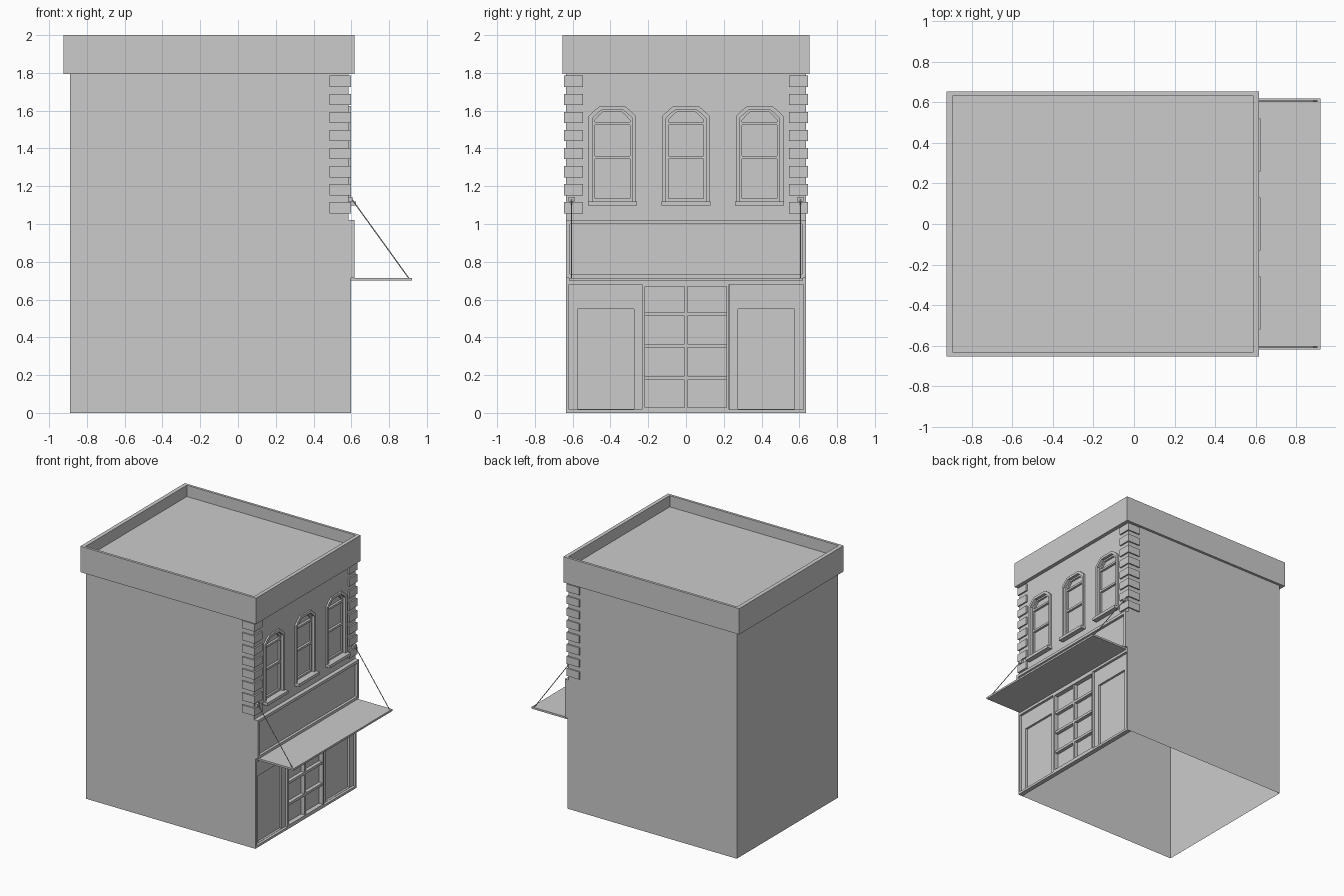
import bpy, bmesh
from mathutils import Matrix, Vector

if "Cube" in bpy.data.objects:
    bpy.data.objects.remove(bpy.data.objects["Cube"])


def box(name, x, y, z, open_bottom=False):
    bm = bmesh.new()
    bmesh.ops.create_cube(bm, size=1)
    for v in bm.verts:
        v.co = Vector([(r[0] + r[1]) / 2 + c * (r[1] - r[0]) for c, r in zip(v.co, (x, y, z))])
    if open_bottom:
        bm.normal_update()
        bmesh.ops.delete(bm, geom=[f for f in bm.faces if f.normal.z < -0.9], context='FACES')
    me = bpy.data.meshes.new(name)
    bm.to_mesh(me)
    bm.free()
    ob = bpy.data.objects.new(name, me)
    bpy.context.collection.objects.link(ob)
    return ob


def plate(name, loops, lo, hi, facing='X'):
    """Flat outline with holes, extruded from lo to hi along the facing axis."""
    cu = bpy.data.curves.new(name, 'CURVE')
    cu.dimensions = '2D'
    cu.fill_mode = 'BOTH'
    cu.extrude = (hi - lo) / 2
    for pts in loops:
        s = cu.splines.new('POLY')
        s.points.add(len(pts) - 1)
        for p, (a, b) in zip(s.points, pts):
            p.co = (a, b, 0, 1)
        s.use_cyclic_u = True
    tmp = bpy.data.objects.new(name + "_outline", cu)
    bpy.context.collection.objects.link(tmp)
    bpy.context.view_layer.update()
    me = bpy.data.meshes.new_from_object(tmp.evaluated_get(bpy.context.evaluated_depsgraph_get()))
    bpy.data.objects.remove(tmp)
    mid = (lo + hi) / 2
    if facing == 'X':
        me.transform(Matrix(((0, 0, 1, mid), (1, 0, 0, 0), (0, 1, 0, 0), (0, 0, 0, 1))))
    else:
        me.transform(Matrix.Translation((0, 0, mid)))
    bm = bmesh.new()
    bm.from_mesh(me)
    bmesh.ops.remove_doubles(bm, verts=bm.verts, dist=1e-5)
    bmesh.ops.recalc_face_normals(bm, faces=bm.faces)
    bm.to_mesh(me)
    bm.free()
    me.shade_flat()
    ob = bpy.data.objects.new(name, me)
    bpy.context.collection.objects.link(ob)
    return ob


def rect(a0, a1, b0, b1):
    return [(a0, b0), (a1, b0), (a1, b1), (a0, b1)]


def arch(c, w, z0, spring, top, flat):
    shoulder = (w * 0.45 + flat * 0.55, spring + (top - spring) * 0.6)
    half = [(w, z0), (w, spring), shoulder, (flat, top)]
    return [(c + a, z) for a, z in half] + [(c - a, z) for a, z in reversed(half)]


BACK = 0.56   # plane of the glass and recessed panels
WINDOWS = (-0.39, 0.0, 0.39)

# Main walls, hollow and open underneath
box("walls", (-0.89, BACK), (-0.635, 0.635), (0, 1.89), open_bottom=True)

# Roof and parapet
box("roof", (-0.9, 0.59), (-0.64, 0.64), (1.89, 1.91))
plate("parapet", [rect(-0.925, 0.617, -0.655, 0.655), rect(-0.893, 0.587, -0.635, 0.635)],
      1.795, 2.0, 'Z')

# Upper front wall with arched openings
plate("upper_front", [rect(-0.635, 0.635, 1.0, 1.8)] +
      [arch(c, 0.106, 1.12, 1.56, 1.605, 0.055) for c in WINDOWS], BACK, 0.585)

# Window frames, sash bars and sills
for c in WINDOWS:
    plate("window_frame", [arch(c, 0.125, 1.12, 1.572, 1.625, 0.065),
                           arch(c, 0.106, 1.12, 1.56, 1.605, 0.055)], 0.585, 0.598)
    plate("window_sash", [arch(c, 0.106, 1.12, 1.56, 1.605, 0.055),
                          arch(c, 0.093, 1.135, 1.55, 1.593, 0.05)], BACK, 0.575)
    for z in (1.532, 1.352):
        box("sash_bar", (BACK, 0.578), (c - 0.1, c + 0.1), (z - 0.008, z + 0.008))
    box("window_sill", (0.57, 0.625), (c - 0.13, c + 0.13), (1.097, 1.12))

# Corner blocks
for s in (-1, 1):
    for i in range(8):
        z = 1.755 - i * 0.0955
        y = sorted((s * 0.545, s * 0.645))
        box("corner_block", (0.485, 0.597), y, (z - 0.03, z + 0.03))

# Shop front surround, door and side panels
plate("shop_front", [rect(-0.635, 0.635, 0, 0.72), rect(-0.62, -0.232, 0.018, 0.68),
                     rect(0.228, 0.622, 0.018, 0.68), rect(-0.216, 0.214, 0.028, 0.67)], BACK, 0.597)
for s in (-1, 1):
    y0, y1 = sorted((s * 0.622, s * 0.23))
    p0, p1 = sorted((s * 0.575, s * 0.276))
    plate("side_panel", [rect(y0, y1, 0.01, 0.685), rect(p0, p1, 0.02, 0.55)], BACK, 0.577)
box("door_centre_bar", (BACK, 0.59), (-0.009, 0.009), (0.02, 0.675))
for z in (0.185, 0.355, 0.522):
    box("door_cross_bar", (BACK, 0.588), (-0.217, 0.216), (z - 0.01, z + 0.01))

# Blank sign board with raised border
plate("sign_border", [rect(-0.635, 0.635, 0.715, 1.022), rect(-0.615, 0.615, 0.735, 1.0)], BACK, 0.618)
box("sign_panel", (BACK, 0.597), (-0.62, 0.62), (0.72, 1.01))

# Awning with its brackets and rods
box("awning", (0.59, 0.92), (-0.62, 0.62), (0.70, 0.715))
for s in (-1, 1):
    y = s * 0.607
    box("rod_bracket", (0.585, 0.606), (y - 0.016, y + 0.016), (1.118, 1.144))
    a, b = Vector((0.6, y, 1.135)), Vector((0.905, y, 0.712))
    bpy.ops.mesh.primitive_cylinder_add(vertices=8, radius=0.003, depth=(b - a).length, location=(a + b) / 2)
    rod = bpy.context.object
    rod.name = "awning_rod"
    rod.rotation_euler = (b - a).to_track_quat('Z', 'Y').to_euler()
